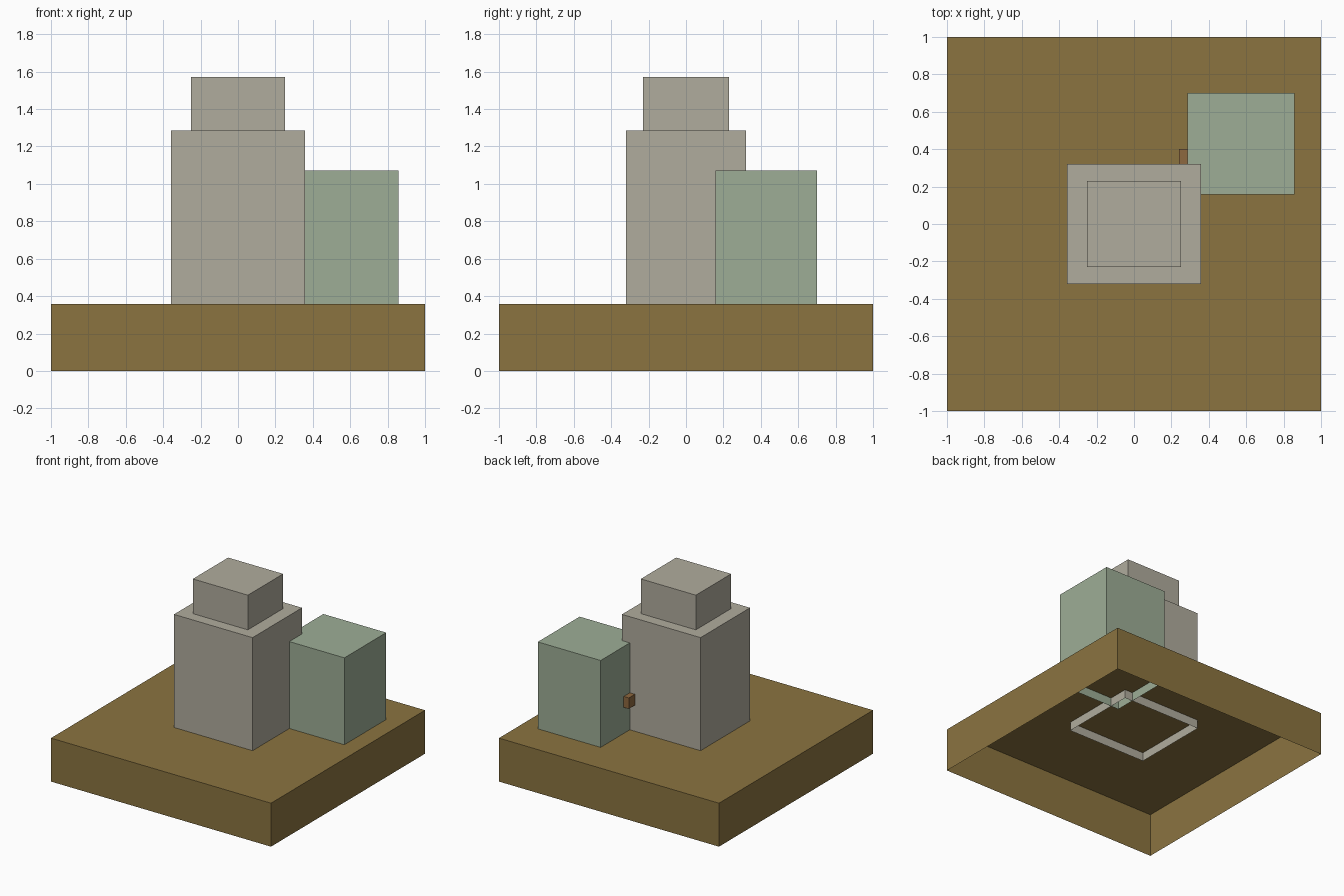
import bpy, bmesh

if "Cube" in bpy.data.objects:
    bpy.data.objects.remove(bpy.data.objects["Cube"])


def material(name, color):
    m = bpy.data.materials.new(name)
    m.diffuse_color = (*color, 1.0)
    m.use_nodes = True
    m.node_tree.nodes["Principled BSDF"].inputs["Base Color"].default_value = m.diffuse_color
    return m


earth = material("earth_brown", (0.258, 0.174, 0.051))
stone = material("warm_grey", (0.434, 0.413, 0.337))
sage = material("sage_green", (0.337, 0.423, 0.305))
wood = material("wood_brown", (0.27, 0.14, 0.05))


def block(name, x, y, z, mat, open_bottom=True):
    """Box from (min, max) ranges, optionally without its bottom face."""
    bm = bmesh.new()
    bmesh.ops.create_cube(bm, size=1.0)
    for v in bm.verts:
        v.co = [r[0] if c < 0 else r[1] for c, r in zip(v.co, (x, y, z))]
    bm.normal_update()
    if open_bottom:
        low = [f for f in bm.faces if f.normal.z < -0.5]
        bmesh.ops.delete(bm, geom=low, context='FACES_ONLY')
    me = bpy.data.meshes.new(name)
    bm.to_mesh(me)
    bm.free()
    me.materials.append(mat)
    ob = bpy.data.objects.new(name, me)
    bpy.context.collection.objects.link(ob)
    return ob


# Hollow ground slab
block("ground_slab", (-1, 1), (-1, 1), (0, 0.357), earth)

# Main tower and its smaller top storey, both sunk into what they stand on
block("main_tower", (-0.357, 0.357), (-0.321, 0.321), (0.286, 1.286), stone)
block("tower_top", (-0.25, 0.25), (-0.229, 0.229), (1.214, 1.571), stone)

# Side tower at the back right
block("side_tower", (0.286, 0.857), (0.157, 0.7), (0.286, 1.071), sage)

# Wooden beam joining the towers
block("joining_beam", (0.24, 0.332), (0.03, 0.4), (0.571, 0.661), wood, False)
